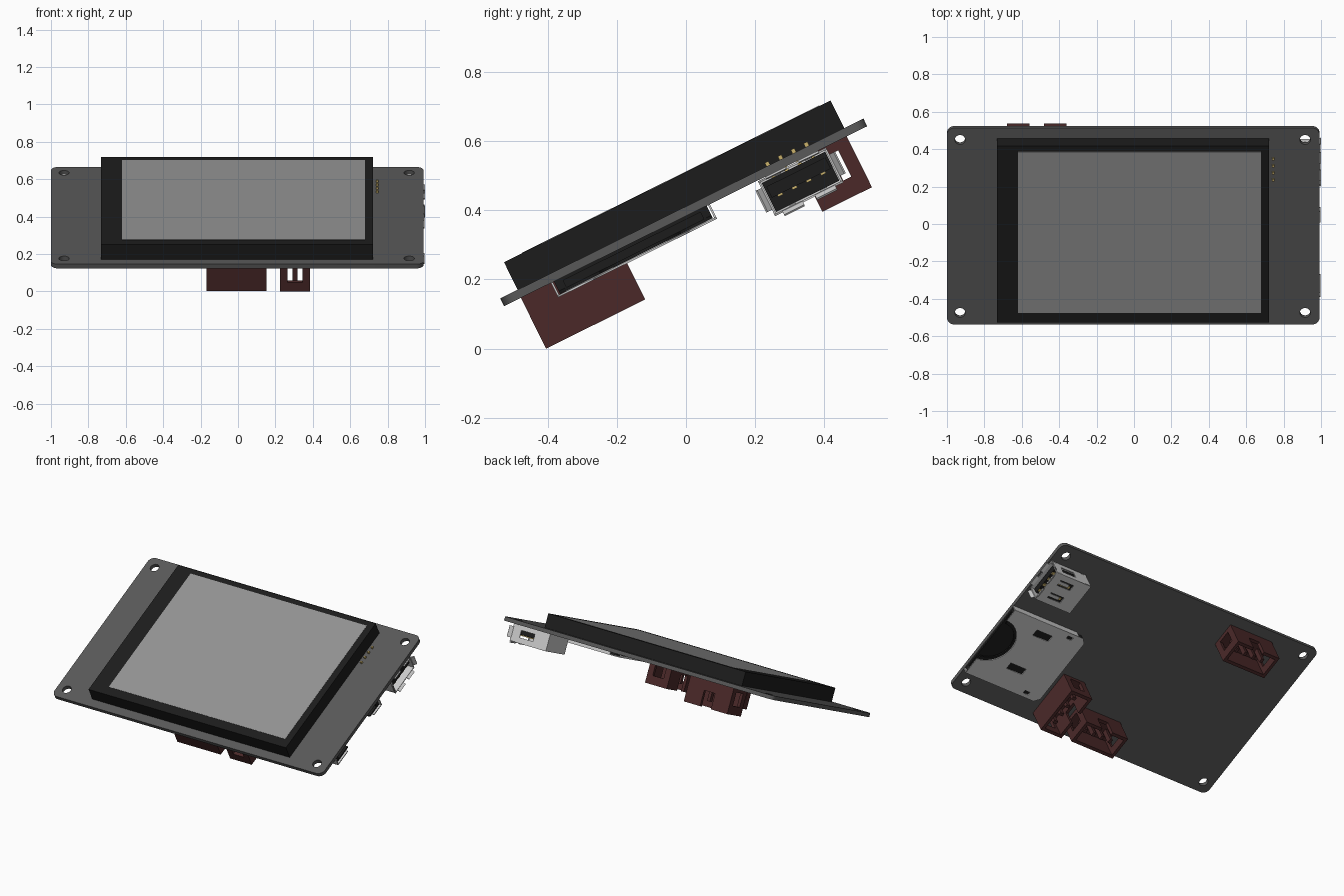
import bpy, bmesh
from math import cos, sin, pi, radians
from mathutils import Matrix, Vector

if "Cube" in bpy.data.objects:
    bpy.data.objects.remove(bpy.data.objects["Cube"])

# Everything is built flat (board top at z = 0), then tilted at the end
parts = []


def material(name, r, g, b):
    m = bpy.data.materials.new(name)
    m.diffuse_color = (r, g, b, 1)
    m.use_nodes = True
    m.node_tree.nodes["Principled BSDF"].inputs["Base Color"].default_value = m.diffuse_color
    return m


BOARD = material("board_grey", .1, .1, .1)
BLACK = material("black", .012, .012, .012)
GLASS = material("glass_grey", .29, .29, .29)
RED = material("dark_red", .07, .022, .022)
METAL = material("metal", .62, .62, .6)
GOLD = material("gold", .6, .45, .15)


def finish(ob, mat):
    ob.data.materials.clear()
    ob.data.materials.append(mat)
    parts.append(ob)
    return ob


def boxes(name, spans, mat, place=Matrix()):
    """One object made of axis-aligned boxes (x0, x1, y0, y1, z0, z1)."""
    bm = bmesh.new()
    for x0, x1, y0, y1, z0, z1 in spans:
        m = Matrix.Translation(((x0 + x1) / 2, (y0 + y1) / 2, (z0 + z1) / 2))
        m = place @ m @ Matrix.Diagonal((x1 - x0, y1 - y0, z1 - z0, 1))
        bmesh.ops.create_cube(bm, size=1, matrix=m)
    me = bpy.data.meshes.new(name)
    bm.to_mesh(me)
    bm.free()
    ob = bpy.data.objects.new(name, me)
    bpy.context.collection.objects.link(ob)
    return finish(ob, mat)


def plate(name, loops, z0, z1, mat):
    """Flat plate from an outline plus hole outlines."""
    cu = bpy.data.curves.new(name, 'CURVE')
    cu.dimensions = '2D'
    cu.fill_mode = 'BOTH'
    cu.extrude = (z1 - z0) / 2
    for pts in loops:
        s = cu.splines.new('POLY')
        s.points.add(len(pts) - 1)
        for p, (x, y) in zip(s.points, pts):
            p.co = (x, y, 0, 1)
        s.use_cyclic_u = True
    ob = bpy.data.objects.new(name, cu)
    bpy.context.collection.objects.link(ob)
    ob.location.z = (z0 + z1) / 2
    bpy.ops.object.select_all(action='DESELECT')
    ob.select_set(True)
    bpy.context.view_layer.objects.active = ob
    bpy.ops.object.convert(target='MESH')
    return finish(bpy.context.object, mat)


def arc(cx, cy, r, a0, a1, n):
    return [(cx + r * cos(radians(a0 + (a1 - a0) * i / n)),
             cy + r * sin(radians(a0 + (a1 - a0) * i / n))) for i in range(n + 1)]


def rect(x0, x1, y0, y1):
    return [(x0, y0), (x1, y0), (x1, y1), (x0, y1)]


# Circuit board with rounded corners and four mounting holes
X0, X1, V, R = -1, .992, .586, .04
outline = (arc(X1 - R, V - R, R, 0, 90, 8) + arc(X0 + R, V - R, R, 90, 180, 8)
           + arc(X0 + R, R - V, R, 180, 270, 8) + arc(X1 - R, R - V, R, 270, 360, 8))
holes = [arc(x, y, .028, 0, 345, 23) for x in (-.93, .915) for y in (-.516, .516)]
plate("circuit_board", [outline] + holes, -.025, 0, BOARD)

# Screen module and its visible area
boxes("screen_body", [(-.733, .722, -.53, .524, 0, .089)], BLACK)
boxes("screen_glass", [(-.62, .68, -.472, .489, .08, .0905)], GLASS)


# Four-pin sockets, open downwards, keyed notch on local +y, slots in the ends
def socket(name, x, y, turn):
    L, W, t, z0, z1 = .16, .08, .02, -.189, -.025
    spans = [(-L, L, -W, W, -.05, z1),
             (-L, L, -W, -W + t, z0, z1)]
    for s in (-1, 1):
        spans.append((min(s * .04, s * L), max(s * .04, s * L), W - t, W, z0, z1))
        xa, xb = sorted((s * L, s * (L - t)))
        spans += [(xa, xb, -W, -.04, z0, z1), (xa, xb, .04, W, z0, z1),
                  (xa, xb, -W, W, z0, -.135)]
    spans.append((-.04, .04, W - t, W, -.09, z1))
    for i in range(4):
        px = (i - 1.5) * .064
        spans.append((px - .01, px + .01, -.014, .014, -.15, z1))
    boxes(name, spans, RED,
          Matrix.Translation((x, y, 0)) @ Matrix.Rotation(radians(turn), 4, 'Z'))


socket("front_socket", -.008, -.445, 0)
socket("side_socket", .305, -.372, 90)
socket("back_socket", -.52, .44, 0)

# Memory card slot: dark tray under a thin metal shell with a finger cut-out
SX0, SX1, S0, S1 = .44, .998, -.435, .078
MID = -.165


def shell_outline(x1, y0, y1, r):
    return ([(SX0 + .03, y0), (x1, y0)] + arc(x1, MID, r, 270, 90, 20)
            + [(x1, y1), (SX0 + .03, y1), (SX0, y1 - .03), (SX0, y0 + .03)])


slots = [rect(.66, .78, y - .022, y + .022) for y in (-.01, -.28)]
slots += [rect(.53, .57, y - .01, y + .01) for y in (-.40, .045)]
plate("card_slot_shell", [shell_outline(SX1, S0, S1, .155)] + slots, -.072, -.066, METAL)
plate("card_slot_inner_rim", [shell_outline(.985, S0 + .01, S1 - .01, .13)],
      -.065, -.056, BLACK)
boxes("card_slot_tray", [(.46, .985, -.425, .068, -.034, -.025),
                         (.46, .985, -.425, -.40, -.06, -.025),
                         (.46, .985, .043, .068, -.06, -.025),
                         (.46, .55, -.425, .068, -.06, -.025)], BLACK)
boxes("card_slot_walls", [(.5, SX1, S0, S0 + .006, -.07, -.025),
                          (.5, SX1, S1 - .006, S1, -.07, -.025),
                          (SX0, SX0 + .006, S0 + .03, S1 - .03, -.07, -.025)], METAL)

# Wide port: metal tube with spring windows, flared lips, tongue and contacts
UX0, UX1, U0, U1, UZ0, UZ1, C = .715, .982, .232, .452, -.14, -.027, .342
windows = [rect(.82, .92, C + s * .05 - .02, C + s * .05 + .02) for s in (-1, 1)]
for n, z in (("lower", UZ0), ("upper", UZ1 - .006)):
    plate("port_%s_wall" % n, [rect(UX0, UX1, U0, U1)] + windows, z, z + .006, METAL)
boxes("port_springs", [(.845, .92, C + s * .05 - .011, C + s * .05 + .011, z, z + .006)
                       for s in (-1, 1) for z in (UZ0 + .003, UZ1 - .009)], METAL)
sides = []
for y in (U0, U1 - .006):
    sides += [(UX0, .82, y, y + .006, UZ0, UZ1), (.92, UX1, y, y + .006, UZ0, UZ1),
              (.82, .92, y, y + .006, UZ0, -.105), (.82, .92, y, y + .006, -.06, UZ1)]
boxes("port_side_walls", sides, METAL)
boxes("port_back_wall", [(UX0, UX0 + .006, U0, U1, UZ0, UZ1)], METAL)
for s, n in ((-1, "near"), (1, "far")):
    lip = Matrix.Translation((UX1 - .004, C + s * .11, -.084)) @ Matrix.Rotation(s * radians(38), 4, 'Z')
    boxes("port_%s_lip" % n, [(0, .026, -.003, .003, -.035, .035)], METAL, lip)
for s, n in ((-1, "lower"), (1, "upper")):
    zc = UZ0 + .003 if s < 0 else UZ1 - .004
    tilt = radians(35) if s < 0 else radians(-8)
    lip = Matrix.Translation((UX1 - .004, C, zc)) @ Matrix.Rotation(tilt, 4, 'Y')
    boxes("port_%s_lip" % n, [(0, .022, -.085, -.02, -.003, .003),
                              (0, .022, .02, .085, -.003, .003)], METAL, lip)
boxes("port_tongue", [(.73, .97, C - .095, C + .095, -.088, -.052),
                      (.725, .79, U0 + .008, U1 - .008, UZ0 + .01, UZ1 - .01)], BLACK)
pin_y = [C + (i - 1.5) * .042 for i in range(4)]
boxes("port_contacts", [(.8, .968, y + (y - C) * .1 - .008, y + (y - C) * .1 + .008, -.094, -.087)
                        for y in pin_y], GOLD)
boxes("port_solder_pins", [(.739, .751, y - .006, y + .006, -.06, .012) for y in pin_y], GOLD)

# Lean the whole assembly back
tilt = Matrix.Translation((0, -.012, .4055)) @ Matrix.Rotation(radians(26.35), 4, 'X')
for ob in parts:
    ob.matrix_world = tilt @ Matrix.Translation(ob.location)
